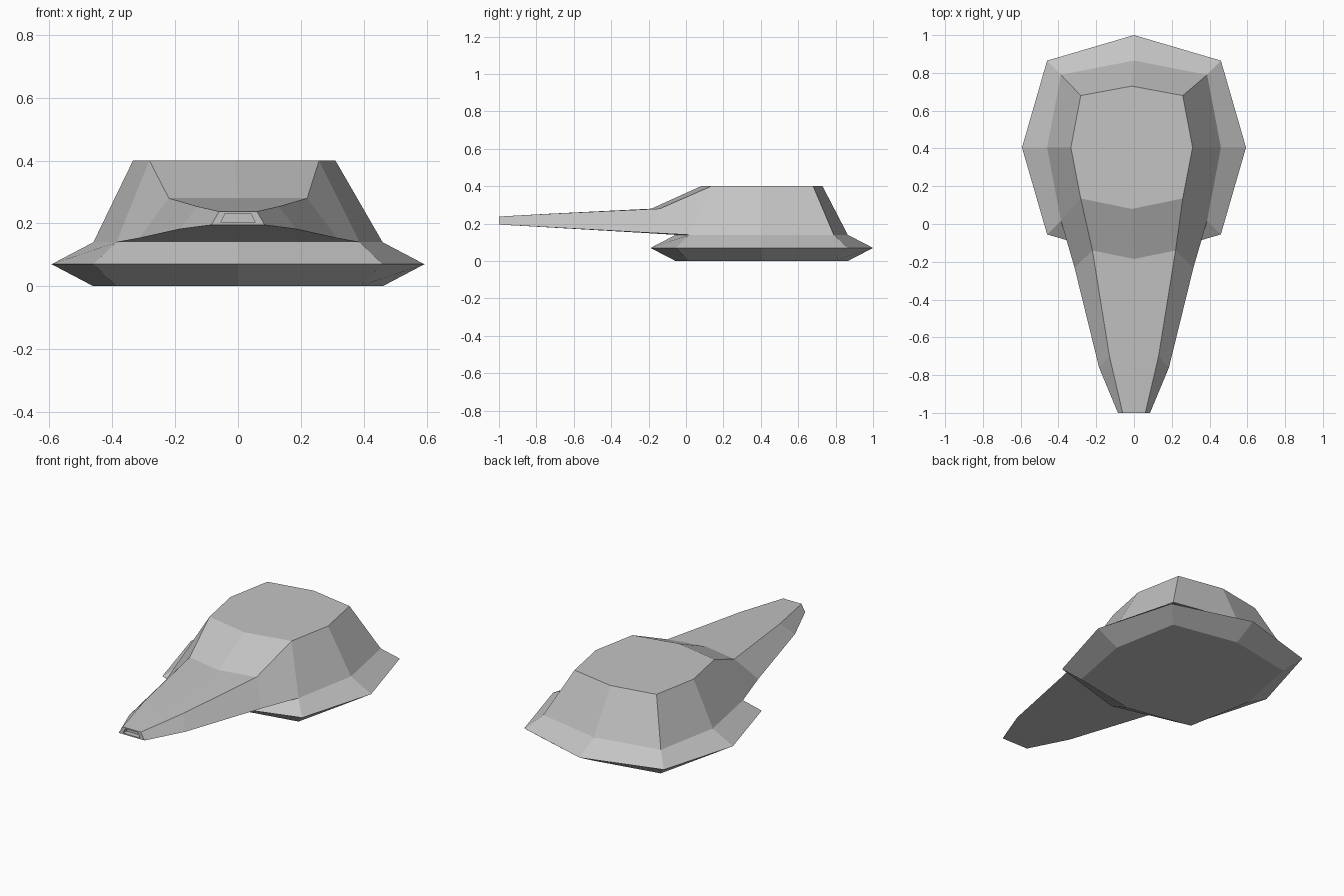
import bpy
import bmesh

cube = bpy.data.objects.get("Cube")
if cube:
    bpy.data.objects.remove(cube)

# Single grey for the whole vehicle
grey = bpy.data.materials.new("plain grey")
grey.use_nodes = True
colour = (0.55, 0.55, 0.55, 1)
grey.diffuse_color = colour
grey.node_tree.nodes["Principled BSDF"].inputs["Base Color"].default_value = colour


def octagon(z, front, shoulder, half_width, back, shift=0):
    """Eight-sided outline, anticlockwise from the front point."""
    sx, front_y, back_y = shoulder
    right = [(sx, front_y), (half_width, 0.405), (sx, back_y)]
    left = [(-x, y) for x, y in reversed(right)]
    outline = [(0, front)] + right + [(0, back)] + left
    return [(x + shift, y, z) for x, y in outline]


def section(centre_low, low, high, centre_high):
    """Six-sided nose section, mirrored across x."""
    def flip(p):
        return (-p[0], p[1], p[2])
    return [centre_low, low, high, centre_high, flip(high), flip(low)]


def flat_section(y, low_x, low_z, high_x, high_z):
    return section((0, y, low_z), (low_x, y, low_z),
                   (high_x, y, high_z), (0, y, high_z))


def loft(name, rings, cap_start=False, cap_end=False, skip=()):
    bm = bmesh.new()
    loops = [[bm.verts.new(p) for p in ring] for ring in rings]
    for a, b in zip(loops, loops[1:]):
        n = len(a)
        for i in range(n):
            if i not in skip:
                j = (i + 1) % n
                bm.faces.new((a[i], a[j], b[j], b[i]))
    if cap_start:
        bm.faces.new(list(reversed(loops[0])))
    if cap_end:
        bm.faces.new(loops[-1])
    mesh = bpy.data.meshes.new(name)
    bm.to_mesh(mesh)
    bm.free()
    mesh.materials.append(grey)
    obj = bpy.data.objects.new(name, mesh)
    bpy.context.collection.objects.link(obj)
    return obj


# Hull: wide skirt with a sharp rim between two smaller outlines
floor = octagon(0, -0.055, (0.387, 0.017, 0.79), 0.46, 0.865)
rim = octagon(0.07, -0.19, (0.46, -0.055, 0.865), 0.593, 1.0)
deck = octagon(0.14, -0.055, (0.387, 0.017, 0.79), 0.46, 0.865)
loft("hull_skirt", [floor, rim, deck], cap_start=True)

# Turret: tapered body with an open front where the nose joins
roof = octagon(0.4, 0.08, (0.27, 0.135, 0.68), 0.322, 0.73, shift=-0.012)
loft("turret", [deck, roof], cap_end=True, skip=(0, 7))

# Nose: long tapering barrel ending in a shallow recessed muzzle
joint = [deck[0], deck[1], roof[1], roof[0], roof[7], deck[7]]
brow = section((0, -0.27, 0.153), (0.315, -0.23, 0.153),
               (0.22, -0.14, 0.28), (0, -0.185, 0.28))
neck = section((0, -0.77, 0.182), (0.185, -0.76, 0.182),
               (0.13, -0.7, 0.254), (0, -0.71, 0.254))
tip = flat_section(-1, 0.085, 0.195, 0.06, 0.238)
muzzle = flat_section(-1, 0.055, 0.202, 0.041, 0.231)
bore = flat_section(-0.97, 0.055, 0.202, 0.041, 0.231)
loft("nose_barrel", [joint, brow, neck, tip, muzzle, bore], cap_end=True)
